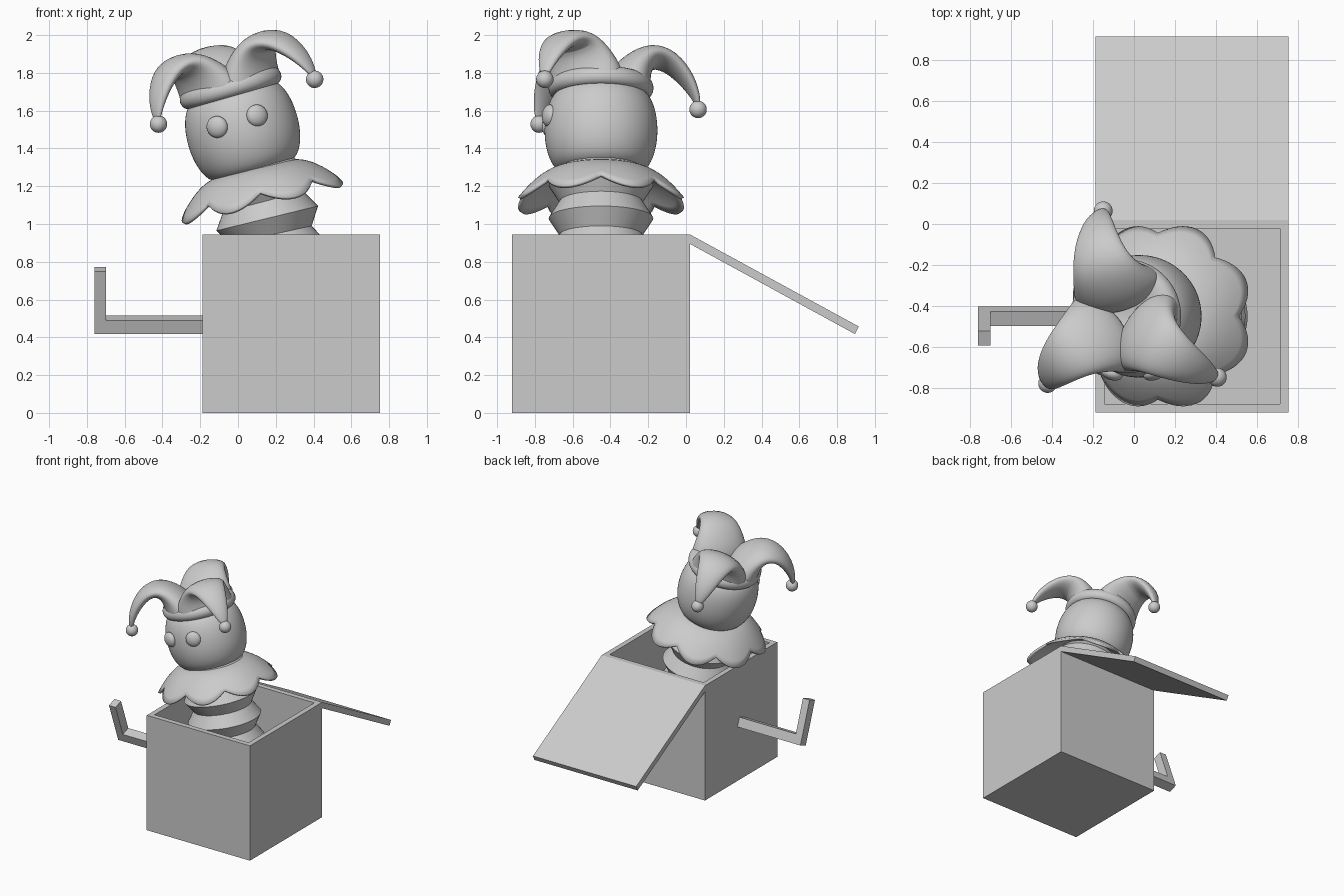
import bpy, bmesh
from math import sin, cos, pi, radians, atan
from mathutils import Matrix, Vector

if "Cube" in bpy.data.objects:
    bpy.data.objects.remove(bpy.data.objects["Cube"])


def make(name, verts, faces, mat=Matrix(), smooth=None, subsurf=0, thick=0):
    me = bpy.data.meshes.new(name)
    me.from_pydata([mat @ Vector(v) for v in verts], [], faces)
    bm = bmesh.new()
    bm.from_mesh(me)
    bmesh.ops.recalc_face_normals(bm, faces=bm.faces)
    bm.to_mesh(me)
    bm.free()
    ob = bpy.data.objects.new(name, me)
    bpy.context.collection.objects.link(ob)
    if thick:
        m = ob.modifiers.new("thickness", 'SOLIDIFY')
        m.thickness, m.offset = thick, 0
    if subsurf:
        m = ob.modifiers.new("smooth", 'SUBSURF')
        m.levels = m.render_levels = subsurf
    if smooth:
        bpy.ops.object.select_all(action='DESELECT')
        bpy.context.view_layer.objects.active = ob
        ob.select_set(True)
        bpy.ops.object.shade_smooth_by_angle(angle=radians(smooth))
    return ob


def loft(name, rings, caps=True, **kw):
    n = len(rings[0])
    verts = [v for r in rings for v in r]
    faces = [(k*n + i, k*n + (i+1) % n, (k+1)*n + (i+1) % n, (k+1)*n + i)
             for k in range(len(rings)-1) for i in range(n)]
    if caps:
        faces += [tuple(range(n)), tuple(range(len(verts)-n, len(verts)))]
    return make(name, verts, faces, **kw)


def circle(r, z, n=32):
    return [(r*cos(2*pi*i/n), r*sin(2*pi*i/n), z) for i in range(n)]


def prism(name, a, b, **kw):
    return loft(name, [a, b], **kw)


def ball(name, loc, scale, rot=Matrix()):
    bm = bmesh.new()
    bmesh.ops.create_uvsphere(bm, u_segments=32, v_segments=16, radius=1)
    bmesh.ops.transform(bm, verts=bm.verts,
                        matrix=Matrix.Translation(loc) @ rot @ Matrix.Diagonal((*scale, 1)))
    for f in bm.faces:
        f.smooth = True
    me = bpy.data.meshes.new(name)
    bm.to_mesh(me)
    bm.free()
    bpy.context.collection.objects.link(bpy.data.objects.new(name, me))


def frame(x, z, tilt):
    return Matrix.Translation((x, -0.45, z)) @ Matrix.Rotation(-tilt, 4, 'Y')


# Open box with thin walls
def square(inset, z):
    x0, x1, y0, y1 = -0.187+inset, 0.753-inset, -0.92+inset, 0.02-inset
    return [(x0, y0, z), (x1, y0, z), (x1, y1, z), (x0, y1, z)]


loft("box", [square(0, 0), square(0, 0.945), square(0.042, 0.945), square(0.042, 0.042)])

# Lid hanging open behind the box
side = [(0.02, 0.945), (0.915, 0.457), (0.895, 0.417), (0.02, 0.895)]
prism("lid", [(-0.187, y, z) for y, z in side], [(0.753, y, z) for y, z in side])

# Crank handle, turned about its axle
L = [(-0.185, -0.0375), (-0.185, 0.0375), (-0.70, 0.0375), (-0.70, 0.3125),
     (-0.76, 0.3125), (-0.76, -0.0375)]
prism("crank", [(x, -0.0375, z) for x, z in L], [(x, 0.0375, z) for x, z in L],
      mat=Matrix.Translation((0, -0.45, 0.467)) @ Matrix.Rotation(radians(20), 4, 'X'))


# Folded bellows body leaning along a curve
def body_frame(z):
    return frame(0.28 - 0.118*z*z, z, atan(0.236*z))


rings = []
for k in range(11, -4, -1):
    m = body_frame(1.03 - k*0.0875)
    rings.append([m @ Vector(p) for p in circle(0.22 if k % 2 else 0.277, 0, 48)])
loft("bellows_body", rings, smooth=25)

# Scalloped collar with eight lobes
N, rings = 128, []
for j in range(9):
    t, ring = j/8, []
    for i in range(N):
        a = 2*pi*i/N
        lobe = abs(sin(4*a))
        r = 0.20 + (0.20 + 0.055*lobe)*t
        ring.append((r*cos(a), r*sin(a), 0.185 - (0.125 + 0.065*lobe)*t**1.8))
    rings.append(ring)
loft("collar", rings, caps=False, mat=frame(0.132, 1.105, radians(13.5)), smooth=50, thick=0.018)

# Head: rounded drum
H = frame(-0.035, 1.704, radians(16))
profile = [(0.03, -0.465), (0.2, -0.455), (0.262, -0.405), (0.295, -0.31), (0.303, -0.22),
           (0.295, -0.12), (0.262, -0.03), (0.2, 0.02), (0.03, 0.03)]
loft("head", [circle(r, z) for r, z in profile], mat=H, smooth=60, subsurf=2)

# Eyes
for name, s in (("eye_left", -1), ("eye_right", 1)):
    ball(name, H @ Vector((s*0.11 - 0.015, -0.275, -0.162)), (0.058, 0.035, 0.058),
         H.to_3x3().to_4x4() @ Matrix.Rotation(s*radians(21), 4, 'Z'))

# Hat band
profile = [(0.2, -0.03), (0.255, -0.035), (0.283, 0.0), (0.278, 0.045), (0.235, 0.085),
           (0.12, 0.06), (0.02, 0.045)]
loft("hat_band", [circle(r, z) for r, z in profile], mat=H, smooth=60, subsurf=2)

# Three drooping hat horns with bells: (distance, height, half width, half thickness)
path = [(0.13, -0.01, 0.225, 0.125), (0.145, 0.06, 0.22, 0.12), (0.185, 0.14, 0.19, 0.092),
        (0.265, 0.218, 0.15, 0.064), (0.38, 0.198, 0.115, 0.052), (0.485, 0.085, 0.075, 0.037),
        (0.528, -0.015, 0.035, 0.018), (0.53, -0.04, 0.02, 0.012)]
for n, deg in enumerate((-34, 105, 218), 1):
    m = H @ Matrix.Rotation(radians(deg), 4, 'Z')
    rings = []
    for k, (s, h, w, t) in enumerate(path):
        p, q = path[max(k-1, 0)], path[min(k+1, len(path)-1)]
        d = Vector((q[0]-p[0], 0, q[1]-p[1])).normalized()
        nrm = Vector((-d.z, 0, d.x))
        rings.append([Vector((s, 0, h)) + nrm*t*sin(2*pi*i/20) + Vector((0, w*cos(2*pi*i/20), 0))
                      for i in range(20)])
    loft(f"hat_horn_{n}", rings, mat=m, smooth=60, subsurf=2)
    ball(f"bell_{n}", m @ Vector((0.532, 0, -0.062)), (0.046,)*3)
